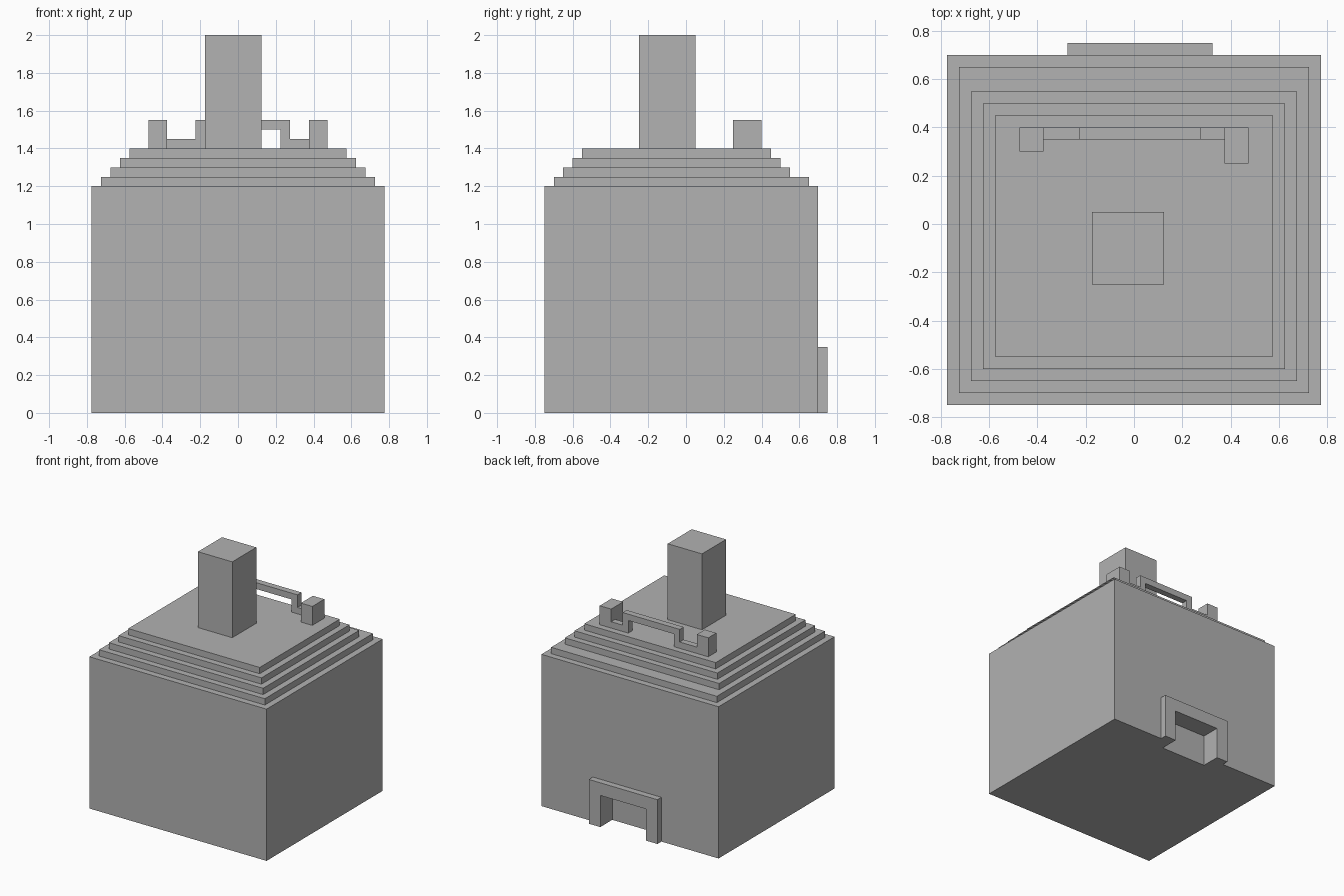
import bpy
import bmesh

old = bpy.data.objects.get("Cube")
if old:
    bpy.data.objects.remove(old, do_unlink=True)

# One plain stone colour
COLOUR = (0.445, 0.445, 0.445, 1.0)
stone = bpy.data.materials.new("stone_grey")
stone.use_nodes = True
stone.diffuse_color = COLOUR
stone.node_tree.nodes["Principled BSDF"].inputs["Base Color"].default_value = COLOUR


def slab(name, outline, y0, y1):
    """Extrude an x-z outline from y0 to y1."""
    bm = bmesh.new()
    face = bm.faces.new([bm.verts.new((x, y0, z)) for x, z in outline])
    grown = bmesh.ops.extrude_face_region(bm, geom=[face])["geom"]
    verts = [g for g in grown if isinstance(g, bmesh.types.BMVert)]
    bmesh.ops.translate(bm, verts=verts, vec=(0, y1 - y0, 0))
    bmesh.ops.recalc_face_normals(bm, faces=bm.faces)
    mesh = bpy.data.meshes.new(name)
    bm.to_mesh(mesh)
    bm.free()
    mesh.materials.append(stone)
    obj = bpy.data.objects.new(name, mesh)
    bpy.context.collection.objects.link(obj)
    return obj


def box(name, x0, x1, y0, y1, z0, z1):
    return slab(name, [(x0, z0), (x1, z0), (x1, z1), (x0, z1)], y0, y1)


# Main block with a doorway recess cut into the back
body = box("body", -0.775, 0.775, -0.75, 0.70, 0, 1.2)
cutter = box("doorway_cutter", -0.175, 0.225, 0.60, 0.80, -0.1, 0.25)
cutter.hide_render = True
cutter.hide_viewport = False
cut = body.modifiers.new("doorway", 'BOOLEAN')
cut.operation = 'DIFFERENCE'
cut.solver = 'EXACT'
cut.object = cutter
bpy.context.view_layer.objects.active = body
bpy.ops.object.modifier_apply(modifier=cut.name)
bpy.data.objects.remove(cutter, do_unlink=True)

# Raised surround of the doorway
slab("door_surround",
     [(-0.275, 0), (-0.175, 0), (-0.175, 0.25), (0.225, 0.25),
      (0.225, 0), (0.325, 0), (0.325, 0.35), (-0.275, 0.35)], 0.70, 0.75)

# Stepped roof, deeper set back on the second tread at the rear
for i, back in enumerate((0.65, 0.55, 0.50, 0.45)):
    inset = 0.05 * (i + 1)
    z = 1.2 + 0.05 * i
    box(f"roof_step_{i + 1}", -0.775 + inset, 0.775 - inset,
        -0.75 + inset, back, z, z + 0.05)

# Tower on the roof
box("tower", -0.175, 0.125, -0.25, 0.05, 1.4, 2.0)

# Rear parapet: raised arch, low walls and two end posts
slab("parapet_arch",
     [(-0.375, 1.4), (-0.175, 1.4), (-0.175, 1.5), (0.225, 1.5),
      (0.225, 1.4), (0.375, 1.4), (0.375, 1.45), (0.275, 1.45),
      (0.275, 1.55), (-0.225, 1.55), (-0.225, 1.45), (-0.375, 1.45)], 0.35, 0.40)
box("parapet_post_right", -0.475, -0.375, 0.30, 0.40, 1.4, 1.55)
box("parapet_post_left", 0.375, 0.475, 0.25, 0.40, 1.4, 1.55)
